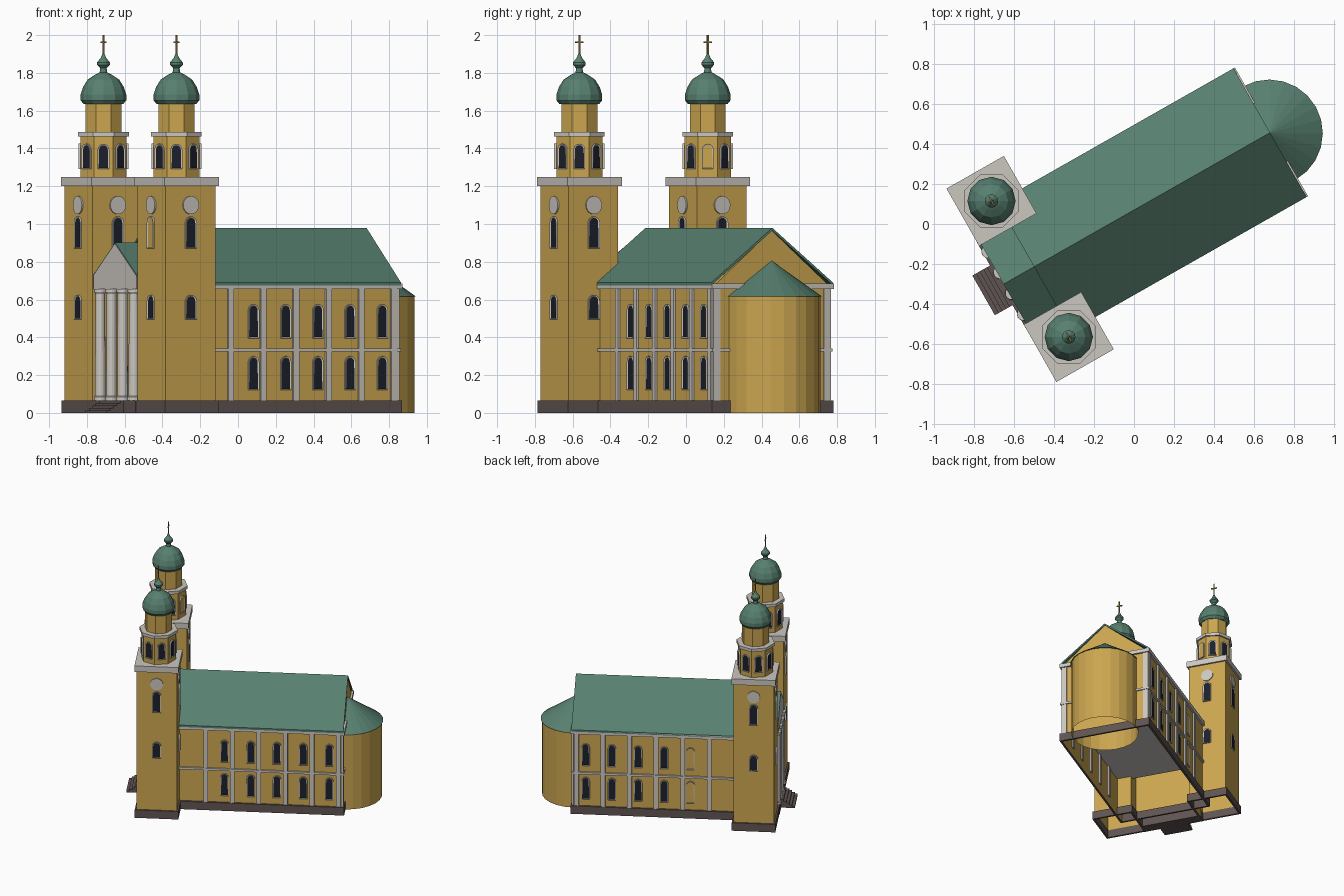
import bpy, bmesh, math
from mathutils import Matrix, Vector

if "Cube" in bpy.data.objects:
    bpy.data.objects.remove(bpy.data.objects["Cube"])

TURN = math.radians(29.6)
# Local frame: x runs from entrance to apse, y across, mirrored about y = 0
FRAME = Matrix.Rotation(TURN, 4, 'Z') @ Matrix.Translation((0, 0.061, 0))


def material(name, rgb):
    m = bpy.data.materials.new(name)
    m.use_nodes = True
    m.diffuse_color = (*rgb, 1)
    m.node_tree.nodes["Principled BSDF"].inputs["Base Color"].default_value = (*rgb, 1)
    return m


OCHRE = material("ochre plaster", (0.60, 0.38, 0.08))
STONE = material("pale stone", (0.60, 0.57, 0.53))
GREEN = material("green copper", (0.095, 0.215, 0.16))
BROWN = material("brown plinth stone", (0.115, 0.088, 0.085))
GLASS = material("dark glass", (0.012, 0.014, 0.023))
GOLD = material("old gold", (0.30, 0.21, 0.06))


def finish(name, bm, *mats):
    bm.normal_update()
    mesh = bpy.data.meshes.new(name)
    bm.to_mesh(mesh)
    bm.free()
    for m in mats:
        mesh.materials.append(m)
    ob = bpy.data.objects.new(name, mesh)
    bpy.context.collection.objects.link(ob)
    ob.matrix_world = FRAME
    return ob


def add_box(bm, x, y, z):
    mat = Matrix.Translation(((x[0] + x[1]) / 2, (y[0] + y[1]) / 2, (z[0] + z[1]) / 2))
    mat = mat @ Matrix.Diagonal((x[1] - x[0], y[1] - y[0], z[1] - z[0], 1))
    bmesh.ops.create_cube(bm, size=1, matrix=mat)


def drop_flat_faces(bm, top):
    bm.normal_update()
    gone = [f for f in bm.faces if f.normal.z < -0.9 or (top and f.normal.z > 0.9)]
    bmesh.ops.delete(bm, geom=gone, context='FACES')


def box(name, x, y, z, mat, hollow=False):
    bm = bmesh.new()
    add_box(bm, x, y, z)
    if hollow:
        drop_flat_faces(bm, False)
    return finish(name, bm, mat)


def ring(name, x, y, z, mat):
    """Rectangular band, open above and below."""
    bm = bmesh.new()
    add_box(bm, x, y, z)
    drop_flat_faces(bm, True)
    mod = finish(name, bm, mat).modifiers.new("thickness", 'SOLIDIFY')
    mod.thickness = 0.022
    mod.offset = -1


def prism(name, section, x0, x1, mat, hollow=False):
    """Section in (y, z), extruded along x."""
    bm = bmesh.new()
    face = bm.faces.new([bm.verts.new((x0, y, z)) for y, z in section])
    out = bmesh.ops.extrude_face_region(bm, geom=[face])
    moved = [v for v in out["geom"] if isinstance(v, bmesh.types.BMVert)]
    bmesh.ops.translate(bm, verts=moved, vec=(x1 - x0, 0, 0))
    bmesh.ops.recalc_face_normals(bm, faces=bm.faces)
    if hollow:
        drop_flat_faces(bm, False)
    return finish(name, bm, mat)


def house(half, base, eave, ridge):
    return [(-half, base), (half, base), (half, eave), (0, ridge), (-half, eave)]


def roof(half, eave, ridge, t=0.015):
    return [(-half, eave), (0, ridge), (half, eave), (half, eave - t), (0, ridge - t), (-half, eave - t)]


def lathe(name, x, y, profile, sides, mat, phase=0.0, cap=True):
    """Revolve (radius, z) points about a vertical axis, with flat facets."""
    bm = bmesh.new()
    rows = []
    for r, z in profile:
        rows.append([bm.verts.new((x + r * math.cos(phase + i * math.tau / sides),
                                   y + r * math.sin(phase + i * math.tau / sides), z)) for i in range(sides)])
    for low, high in zip(rows, rows[1:]):
        for i in range(sides):
            j = (i + 1) % sides
            bm.faces.new((low[i], low[j], high[j], high[i]))
    if cap:
        bm.faces.new(rows[0][::-1])
    bm.faces.new(rows[-1])
    bmesh.ops.remove_doubles(bm, verts=bm.verts, dist=0.0001)
    return finish(name, bm, mat)


def placed(bm, points, pos, angle, depth):
    """Raise a plate off a wall whose outward direction is the angle; return its front."""
    n = Vector((math.cos(angle), math.sin(angle), 0))
    up = Vector((0, 0, 1))
    t = up.cross(n)
    base = [Vector(pos) + t * a + up * b for a, b in points]
    back = [bm.verts.new(p) for p in base]
    front = [bm.verts.new(p + n * depth) for p in base]
    for i in range(len(base)):
        j = (i + 1) % len(base)
        bm.faces.new((back[i], back[j], front[j], front[i]))
    return bm.faces.new(front)


def window(bm, pos, angle, w, h, blind=False):
    """Arched stone frame with an inset pane; blind panes are plaster."""
    r = w / 2
    pts = [(-r, 0), (r, 0)]
    pts += [(r * math.cos(i * math.pi / 8), h - r + r * math.sin(i * math.pi / 8)) for i in range(9)]
    face = placed(bm, pts, pos, angle, 0.011)
    bm.normal_update()
    bmesh.ops.inset_region(bm, faces=[face], thickness=0.008, depth=-0.004)
    face.material_index = 2 if blind else 1


def roundel(bm, pos, angle, r):
    pts = [(r * math.cos(i * math.tau / 20), r * math.sin(i * math.tau / 20)) for i in range(20)]
    placed(bm, pts, pos, angle, 0.008)


# Nave
HALF = 0.352
prism("nave_walls", house(HALF, 0, 0.672, 0.966), -0.535, 0.81, OCHRE, hollow=True)
prism("nave_roof", roof(0.37, 0.69, 0.98), -0.54, 0.817, GREEN)
ring("nave_plinth", (-0.535, 0.822), (-0.37, 0.37), (0, 0.065), BROWN)
box("nave_cornice", (-0.45, 0.825), (-0.37, 0.37), (0.655, 0.686), STONE)
box("nave_string_course", (-0.45, 0.82), (-0.366, 0.366), (0.325, 0.342), STONE)

bm = bmesh.new()
for side in (-1, 1):
    for i in range(6):
        x = -0.213 + 0.1985 * i
        y = sorted((side * (HALF - 0.01), side * (HALF + 0.012)))
        add_box(bm, (x - 0.017, x + 0.017), y, (0.065, 0.655))
    # End wall strips at the corners
    y = sorted((side * 0.315, side * (HALF + 0.006)))
    add_box(bm, (0.80, 0.816), y, (0.065, 0.655))
finish("nave_pilasters", bm, STONE)

bm = bmesh.new()
for side in (-1, 1):
    for i in range(5):
        for z in (0.12, 0.395):
            window(bm, (-0.073 + 0.196 * i, side * HALF, z), side * math.pi / 2, 0.062, 0.18,
                   blind=(side == 1 and i == 0))
finish("nave_windows", bm, STONE, GLASS, OCHRE)

# Apse
lathe("apse_wall", 0.81, 0, [(0.26, 0), (0.26, 0.618)], 24, OCHRE, cap=False)
lathe("apse_roof", 0.812, 0, [(0.268, 0.615), (0.0, 0.805)], 24, GREEN)

# Entrance front between the towers
box("entrance_wall", (-0.65, -0.53), (-0.245, 0.245), (0, 0.70), OCHRE, hollow=True)
prism("entrance_pediment", house(0.23, 0.655, 0.725, 0.895), -0.715, -0.53, STONE)
prism("entrance_roof", roof(0.232, 0.73, 0.902, 0.01), -0.714, -0.53, GREEN)
box("porch_floor", (-0.728, -0.64), (-0.245, 0.245), (0, 0.065), BROWN)
for i in range(4):
    lathe("porch_column", -0.702, -0.18 + 0.12 * i,
          [(0.034, 0.065), (0.034, 0.085), (0.028, 0.09), (0.026, 0.63), (0.033, 0.64), (0.033, 0.656)],
          16, STONE)
bm = bmesh.new()
for i in range(5):
    add_box(bm, (-0.83 + 0.021 * i, -0.72), (-0.114, 0.114), (0.013 * i, 0.013 * (i + 1)))
finish("entrance_steps", bm, BROWN)

# Twin towers
TX = -0.5625
DOME = [(0.105, 1.635), (0.121, 1.655), (0.121, 1.685), (0.108, 1.725), (0.083, 1.765), (0.045, 1.79),
        (0.02, 1.803), (0.017, 1.825), (0.034, 1.843), (0.034, 1.855), (0.014, 1.88), (0.006, 1.90), (0, 1.905)]
EIGHTH = math.pi / 8
CORNER = 1 / math.cos(EIGHTH)

for side, label in ((1, "left"), (-1, "right")):
    ty = side * 0.391

    def square(h):
        return (TX - h, TX + h), (ty - h, ty + h)

    box(label + "_tower_shaft", *square(0.151), (0, 1.22), OCHRE, hollow=True)
    ring(label + "_tower_plinth", *square(0.163), (0, 0.065), BROWN)
    box(label + "_tower_cornice", *square(0.165), (1.20, 1.248), STONE)

    # Octagonal stages stand square to the world axes
    def octagon(part, apothem, z0, z1, mat):
        r = apothem * CORNER
        lathe(label + part, TX, ty, [(r, z0), (r, z1)], 8, mat, phase=EIGHTH - TURN)

    octagon("_belfry", 0.122, 1.24, 1.47, OCHRE)
    octagon("_belfry_cornice", 0.134, 1.464, 1.488, STONE)
    octagon("_upper_drum", 0.095, 1.48, 1.645, OCHRE)
    lathe(label + "_dome", TX, ty, DOME, 12, GREEN, phase=-TURN)

    bm = bmesh.new()
    for k in range(4):
        a = k * math.pi / 2
        x, y = TX + 0.151 * math.cos(a), ty + 0.151 * math.sin(a)
        window(bm, (x, y, 0.495), a, 0.066, 0.13)
        window(bm, (x, y, 0.87), a, 0.066, 0.17, blind=(side == -1 and k == 2))
        roundel(bm, (x, y, 1.10), a, 0.048)
    for k in range(8):
        a = k * math.pi / 4 - TURN
        pos = (TX + 0.122 * math.cos(a), ty + 0.122 * math.sin(a), 1.29)
        window(bm, pos, a, 0.062, 0.135, blind=(side == 1 and k == 0))
    finish(label + "_tower_windows", bm, STONE, GLASS, OCHRE)

    # Cross
    bm = bmesh.new()
    t = 0.004
    add_box(bm, (TX - t, TX + t), (ty - t, ty + t), (1.89, 2.0))
    add_box(bm, (TX - t, TX + t), (ty - 0.024, ty + 0.024), (1.957, 1.965))
    finish(label + "_cross", bm, GOLD)
